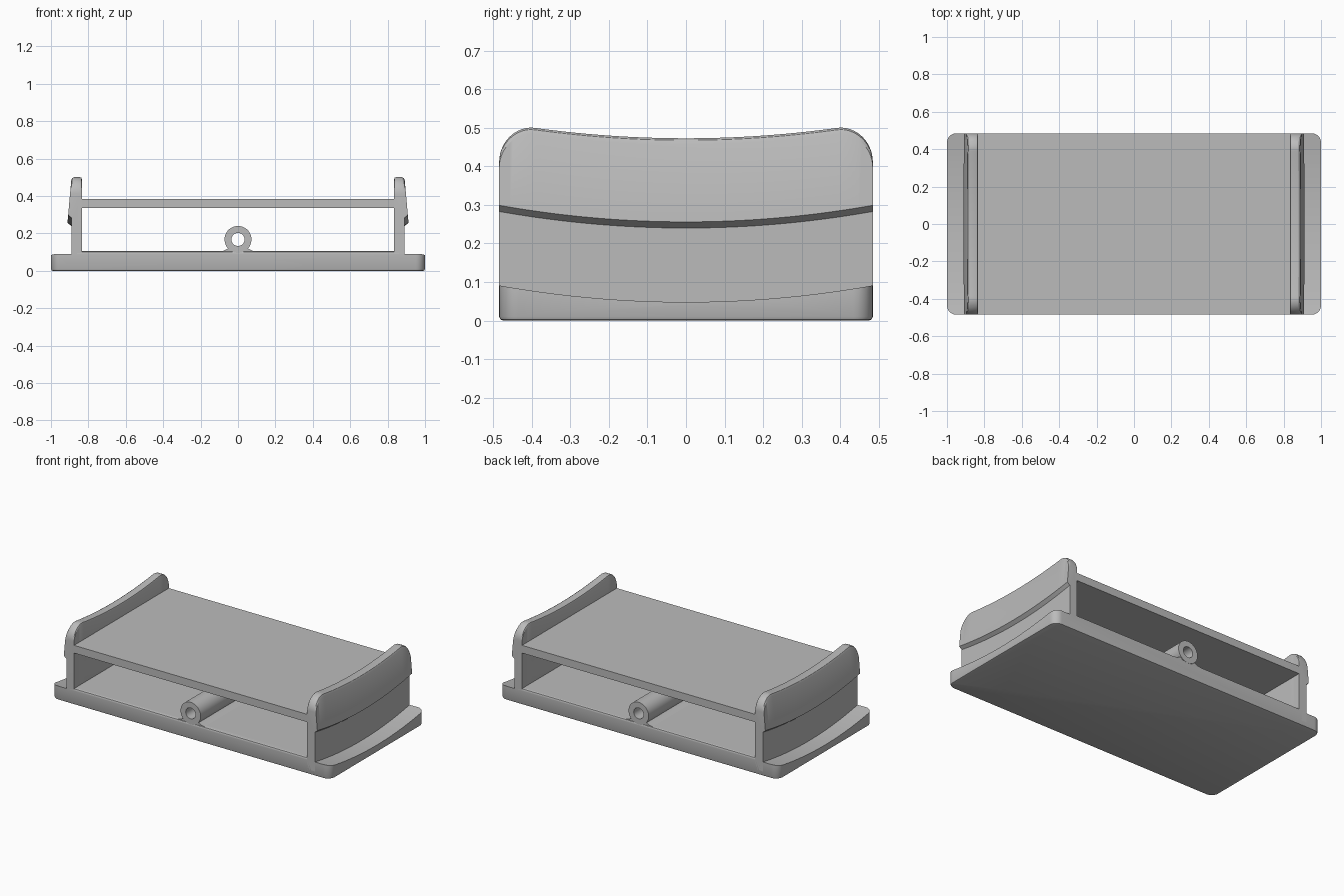
import bpy, bmesh, math

cube = bpy.data.objects.get("Cube")
if cube:
    bpy.data.objects.remove(cube, do_unlink=True)

grey = bpy.data.materials.new("plain grey")
grey.use_nodes = True
GREY = (0.5, 0.5, 0.5, 1)
grey.diffuse_color = GREY
grey.node_tree.nodes["Principled BSDF"].inputs["Base Color"].default_value = GREY

D = 0.485        # half depth
FLOOR = 0.105    # top of the floor


def finish(name, bm, smooth=True):
    bmesh.ops.recalc_face_normals(bm, faces=bm.faces)
    me = bpy.data.meshes.new(name)
    bm.to_mesh(me)
    bm.free()
    me.materials.append(grey)
    ob = bpy.data.objects.new(name, me)
    bpy.context.collection.objects.link(ob)
    if smooth:
        bpy.ops.object.select_all(action='DESELECT')
        ob.select_set(True)
        bpy.context.view_layer.objects.active = ob
        bpy.ops.object.shade_smooth_by_angle(angle=math.radians(25))
    return ob


def loft(name, rings, cap=True, loop=False, smooth=True):
    """Skin a list of closed cross-sections."""
    bm = bmesh.new()
    vs = [[bm.verts.new(p) for p in ring] for ring in rings]
    n = len(vs[0])
    pairs = list(zip(vs, vs[1:])) + ([(vs[-1], vs[0])] if loop else [])
    for a, b in pairs:
        for i in range(n):
            j = (i + 1) % n
            bm.faces.new((a[i], a[j], b[j], b[i]))
    if cap and not loop:
        bm.faces.new(vs[0])
        bm.faces.new(vs[-1])
    return finish(name, bm, smooth)


def sag(y, low, rise):
    return low + rise * (y / D) ** 2


def rounded_rect(hx, hy, r, z, inset=0):
    pts = []
    for k, (sx, sy) in enumerate([(1, 1), (-1, 1), (-1, -1), (1, -1)]):
        for i in range(9):
            a = math.pi / 2 * (k + i / 8)
            pts.append((sx * (hx - r) + (r - inset) * math.cos(a),
                        sy * (hy - r) + (r - inset) * math.sin(a), z))
    return pts


# Base plate with rounded corners and a softened bottom edge
base = loft("base_plate", [rounded_rect(1, D, 0.05, z, i) for z, i in
                           [(0, 0.01), (0.003, 0.003), (0.01, 0),
                            (FLOOR - 0.01, 0), (FLOOR - 0.003, 0.003), (FLOOR, 0.01)]])

# Hollow curved cut over both end flanges
for s in (1, -1):
    rings = []
    for i in range(-24, 25):
        y = i / 24 * (D + 0.03)
        z = sag(y, 0.048, 0.043)
        rings.append([(s * 0.862, y, z), (s * 1.1, y, z),
                      (s * 1.1, y, 0.3), (s * 0.862, y, 0.3)])
    cutter = loft("flange_cutter", rings, smooth=False)
    cutter.hide_render = True
    cutter.hide_viewport = False
    mod = base.modifiers.new("flange_cut", 'BOOLEAN')
    mod.operation = 'DIFFERENCE'
    mod.solver = 'EXACT'
    mod.object = cutter
    bpy.ops.object.select_all(action='DESELECT')
    bpy.context.view_layer.objects.active = base
    base.select_set(True)
    bpy.ops.object.modifier_apply(modifier=mod.name)
    bpy.data.objects.remove(cutter, do_unlink=True)
bpy.ops.object.shade_smooth_by_angle(angle=math.radians(25))


# Side walls, with a flared lip and a dished, round-cornered top
def wall_top(y):
    a = abs(y)
    if a <= 0.4:
        return 0.473 + 0.028 * (a / 0.4) ** 2
    return 0.411 + 0.09 * math.sqrt(max(0, 1 - ((a - 0.4) / (D - 0.4)) ** 2))


def flare(z):
    return 0.908 - 0.09 * (z - 0.3)


for s, side in ((1, "left"), (-1, "right")):
    rings = []
    for i in range(65):
        y = -D * math.cos(math.pi * i / 64)
        t = wall_top(y)
        zb = sag(y, 0.24, 0.043)
        xo = flare(t)
        section = [(0.835, 0.03), (0.89, 0.03), (0.89, zb), (flare(zb + 0.016), zb + 0.016),
                   (flare(t - 0.016), t - 0.016), (xo - 0.004, t - 0.005), (xo - 0.013, t),
                   (0.845, t), (0.838, t - 0.003), (0.835, t - 0.01)]
        rings.append([(s * x, y, z) for x, z in section])
    loft(side + "_wall", rings)

# Flat shelf between the walls
loft("shelf", [[(x, -D, 0.335), (x, D, 0.335), (x, D, 0.385), (x, -D, 0.385)]
               for x in (-0.85, 0.85)], smooth=False)


# Open tube lying on the floor from front to back
def circle(r, y):
    return [(r * math.cos(a), y, 0.168 + r * math.sin(a))
            for a in (math.tau * i / 48 for i in range(48))]


loft("tube", [circle(0.072, -D), circle(0.072, D), circle(0.035, D), circle(0.035, -D)], loop=True)

# Low fillet where the tube meets the floor
half = [(0.1, 0.1045), (0.075, 0.108), (0.055, 0.119)]
profile = [(-0.1, 0.098)] + [(0.1, 0.098)] + half + [(-x, z) for x, z in reversed(half)]
loft("tube_fillet", [[(x, y, z) for x, z in profile] for y in (-D + 0.005, D - 0.005)])
